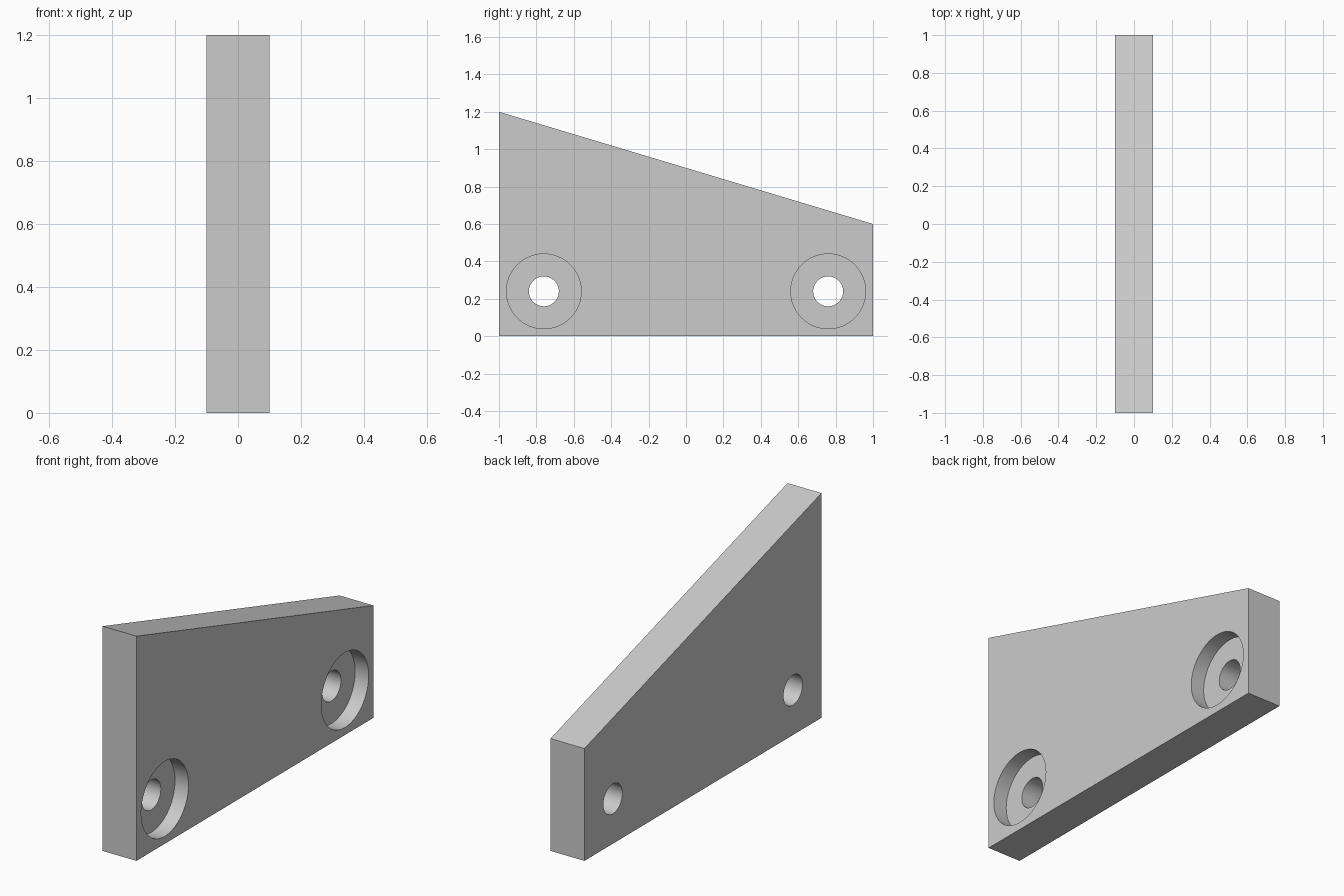
import bpy
import bmesh
import math

cube = bpy.data.objects.get("Cube")
if cube:
    bpy.data.objects.remove(cube, do_unlink=True)

THICK = 0.2
HOLE_Y, HOLE_Z = 0.76, 0.24
HOLE_R, BORE_R, BORE_DEPTH = 0.08, 0.2, 0.08

grey = bpy.data.materials.new("plain grey")
grey.use_nodes = True
colour = (0.6, 0.6, 0.6, 1)
grey.diffuse_color = colour
grey.node_tree.nodes["Principled BSDF"].inputs["Base Color"].default_value = colour

# Plate: side profile extruded across its thickness
profile = [(-1, 0), (1, 0), (1, 0.6), (-1, 1.2)]
bm = bmesh.new()
side = bm.faces.new([bm.verts.new((-THICK / 2, y, z)) for y, z in profile])
ext = bmesh.ops.extrude_face_region(bm, geom=[side])
moved = [v for v in ext["geom"] if isinstance(v, bmesh.types.BMVert)]
bmesh.ops.translate(bm, verts=moved, vec=(THICK, 0, 0))
bmesh.ops.recalc_face_normals(bm, faces=bm.faces)
mesh = bpy.data.meshes.new("mounting_plate")
bm.to_mesh(mesh)
bm.free()
plate = bpy.data.objects.new("mounting_plate", mesh)
bpy.context.collection.objects.link(plate)
mesh.materials.append(grey)


def drill(name, y, radius, x_start, x_end):
    """Cut a round hole along x through the plate."""
    bpy.ops.mesh.primitive_cylinder_add(
        vertices=64, radius=radius, depth=x_end - x_start,
        location=((x_start + x_end) / 2, y, HOLE_Z),
        rotation=(0, math.pi / 2, 0))
    cutter = bpy.context.object
    cutter.name = name
    cutter.hide_render = True
    cutter.data.materials.append(grey)
    mod = plate.modifiers.new(name, "BOOLEAN")
    mod.operation = "DIFFERENCE"
    mod.solver = "EXACT"
    mod.object = cutter
    bpy.context.view_layer.objects.active = plate
    bpy.ops.object.modifier_apply(modifier=mod.name)
    bpy.data.objects.remove(cutter, do_unlink=True)


# Counterbored screw holes, recessed on the +x face
for sign in (-1, 1):
    drill("bore_cutter", sign * HOLE_Y, BORE_R, THICK / 2 - BORE_DEPTH, THICK)
    drill("hole_cutter", sign * HOLE_Y, HOLE_R, -THICK, THICK)

# Smooth hole walls, sharp edges elsewhere
bpy.ops.object.select_all(action="DESELECT")
plate.select_set(True)
bpy.context.view_layer.objects.active = plate
bpy.ops.object.shade_smooth_by_angle(angle=math.radians(30))
